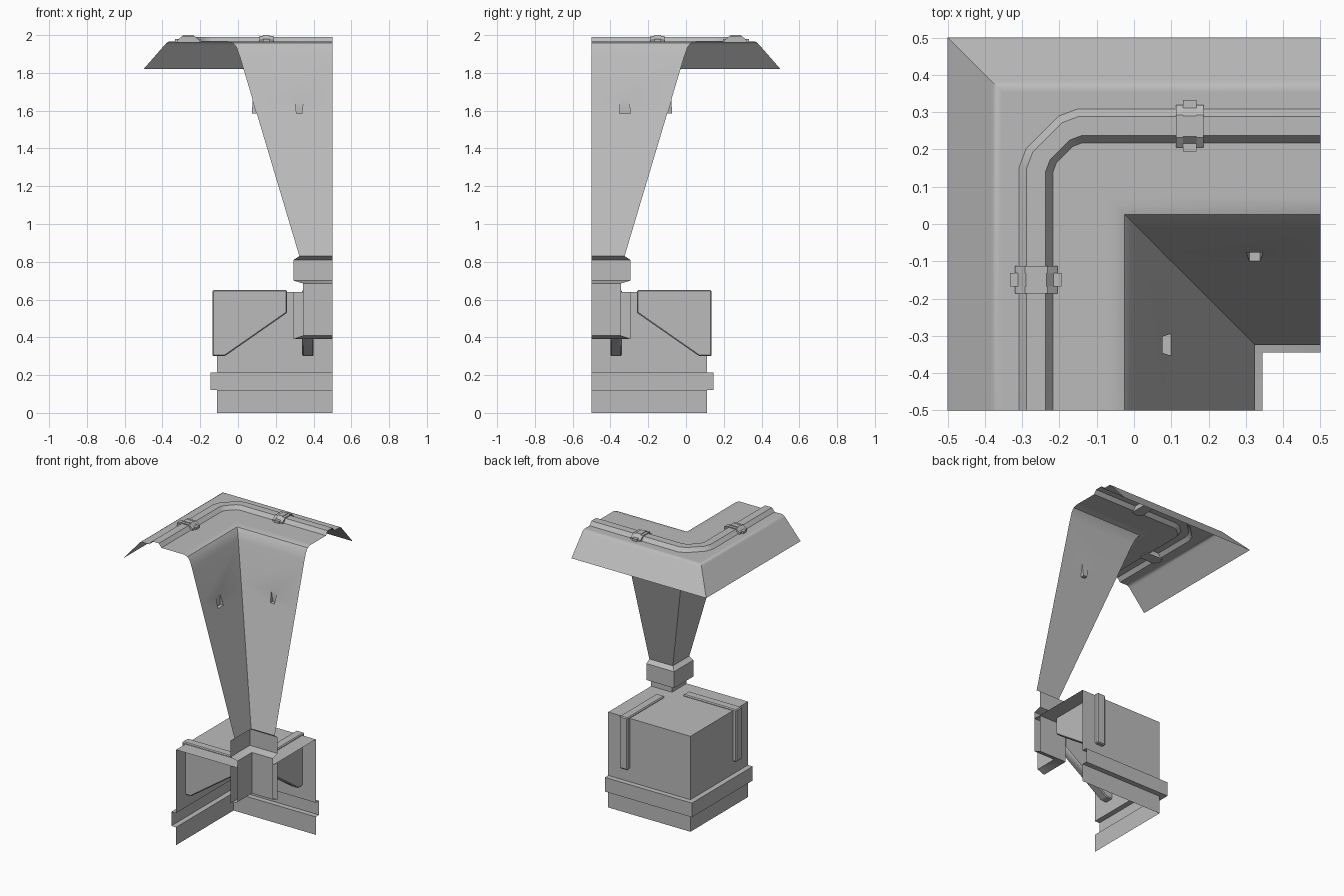
import bpy, bmesh
from mathutils import Vector

cube = bpy.data.objects.get("Cube")
if cube:
    bpy.data.objects.remove(cube, do_unlink=True)

HALF = 0.5
grey = bpy.data.materials.new("plain_grey")
grey.use_nodes = True
grey.diffuse_color = (0.5, 0.5, 0.5, 1)
grey.node_tree.nodes["Principled BSDF"].inputs["Base Color"].default_value = (0.5, 0.5, 0.5, 1)


def finish(bm, name):
    mesh = bpy.data.meshes.new(name)
    bm.to_mesh(mesh)
    bm.free()
    mesh.materials.append(grey)
    obj = bpy.data.objects.new(name, mesh)
    bpy.context.collection.objects.link(obj)
    bpy.ops.object.select_all(action='DESELECT')
    obj.select_set(True)
    bpy.context.view_layer.objects.active = obj
    bpy.ops.object.shade_smooth_by_angle(angle=0.6)
    return obj


def corner_sweep(profile):
    """Sweep (offset, height, corner cut) points round the corner as an open sheet."""
    bm = bmesh.new()
    rows = []
    for e, z, a in profile:
        path = [(e, -HALF), (e, -e - a), (e + .12 * a, -e - .68 * a),
                (e + .68 * a, -e - .12 * a), (e + a, -e), (HALF, -e)]
        rows.append([bm.verts.new((x, y, z)) for x, y in path])
    for lo, hi in zip(rows, rows[1:]):
        for j in range(len(lo) - 1):
            bm.faces.new((lo[j], hi[j], hi[j + 1], lo[j + 1]))
    bmesh.ops.remove_doubles(bm, verts=bm.verts, dist=1e-5)
    return bm


def prism_pair(name, profile, start, end, bevel=0):
    """Extrude an (offset, height) outline along each arm."""
    for arm in ("right", "back"):
        bm = bmesh.new()
        rings = []
        for t in (start, end):
            rings.append([bm.verts.new((e, t, z) if arm == "right" else (-t, -e, z))
                          for e, z in profile])
        n = len(profile)
        for i in range(n):
            k = (i + 1) % n
            bm.faces.new((rings[0][i], rings[0][k], rings[1][k], rings[1][i]))
        bm.faces.new(rings[0])
        bm.faces.new(rings[1])
        if bevel:
            bmesh.ops.bevel(bm, geom=bm.edges[:], offset=bevel, segments=1, affect='EDGES')
        bmesh.ops.recalc_face_normals(bm, faces=bm.faces)
        finish(bm, name + "_" + arm)


def add_pocket(bm, axis):
    """Press a small tapered pocket outward into one wall of the shaft."""
    top, bottom = 1.66, 1.585
    side = 1 if axis == 0 else -1

    def cut(co, no, test):
        faces = [f for f in bm.faces if test(f)]
        geom = set(faces)
        for f in faces:
            geom.update(f.edges)
            geom.update(f.verts)
        bmesh.ops.bisect_plane(bm, geom=list(geom), plane_co=co, plane_no=no, dist=1e-6)

    def spans(f):
        return min(v.co.z for v in f.verts) < 1.6 < max(v.co.z for v in f.verts)

    for z in (top, bottom):
        cut((0, 0, z), (0, 0, 1), spans)
    for pos, tilt in ((.302, -.1), (.346, .1)):
        co, no = Vector((0, 0, top)), Vector((0, 0, -tilt))
        co[axis], no[axis] = side * pos, 1
        cut(co, no, spans)
    hole = min((f for f in bm.faces if spans(f)),
               key=lambda f: abs(f.calc_center_median()[axis] - side * .324))
    verts = sorted(hole.verts, key=lambda v: (v.co.z, v.co[axis]))
    c, d, a, b = verts
    bmesh.ops.delete(bm, geom=[hole], context='FACES_ONLY')
    c2, d2 = bm.verts.new(c.co), bm.verts.new(d.co)
    for v in (c2, d2):
        v.co[1 - axis] = a.co[1 - axis] + .003 * side
    new = [bm.faces.new(f) for f in ((a, b, d2, c2), (c2, d2, d, c), (a, c2, c), (b, d, d2))]
    # all pocket faces look into the hollow side
    inside = Vector((.5, -.5, 3))
    for f in new:
        f.normal_update()
        if f.normal.dot(inside - f.calc_center_median()) < 0:
            f.normal_flip()


def bend(e):
    return .08 - .83 * (e + .218)


# Roof sheet with raised pipe, flowing into the tapering shaft
pipe = [(e, z, bend(e)) for e, z in
        ((-.308, 1.965), (-.288, 1.99), (-.237, 1.99), (-.218, 1.965))]
skirt = [(-.5, 1.82, 0), (-.388, 1.948, 0), (-.38, 1.957, 0), (-.368, 1.965, 0), (-.355, 1.965, 0)]
shoulder = [(e, z, 0) for e, z in
            ((-.07, 1.965), (-.05, 1.965), (-.025, 1.957), (-.008, 1.935),
             (.006, 1.895), (.012, 1.878), (.325, .83))]
roof = corner_sweep(skirt + pipe + shoulder)
for ax in (0, 1):
    add_pocket(roof, ax)
finish(roof, "roof_and_shaft")

# Collar, neck and the sleeve seated in the base
collar = [(.325, .83), (.295, .81), (.295, .70), (.345, .685),
          (.345, .41), (.295, .39), (.295, .64)]
finish(corner_sweep([(e, z, 0) for e, z in collar]), "collar_and_neck")

# Base walls with raised band and flat top
base = [(-.11, 0), (-.11, .12), (-.145, .12), (-.145, .215), (-.11, .215), (-.11, .64), (.345, .64)]
finish(corner_sweep([(e, z, 0) for e, z in base]), "base_shell")

# Braces wrapping over the base
prism_pair("base_brace",
           [(-.135, .3), (-.135, .65), (.26, .65), (.26, .53), (-.07, .3)], -.40, -.34, .006)

# Pipe clamps: two side bands and a wider middle strap
band = [(-.32, 1.96), (-.32, 1.975), (-.293, 1.996), (-.232, 1.996), (-.205, 1.975), (-.205, 1.96)]
strap = [(-.333, 1.96), (-.333, 1.98), (-.312, 1.98), (-.29, 2.0),
         (-.235, 2.0), (-.216, 1.98), (-.195, 1.98), (-.195, 1.96)]
prism_pair("clamp_front_band", band, -.187, -.168)
prism_pair("clamp_rear_band", band, -.132, -.113)
prism_pair("clamp_strap", strap, -.168, -.132)
